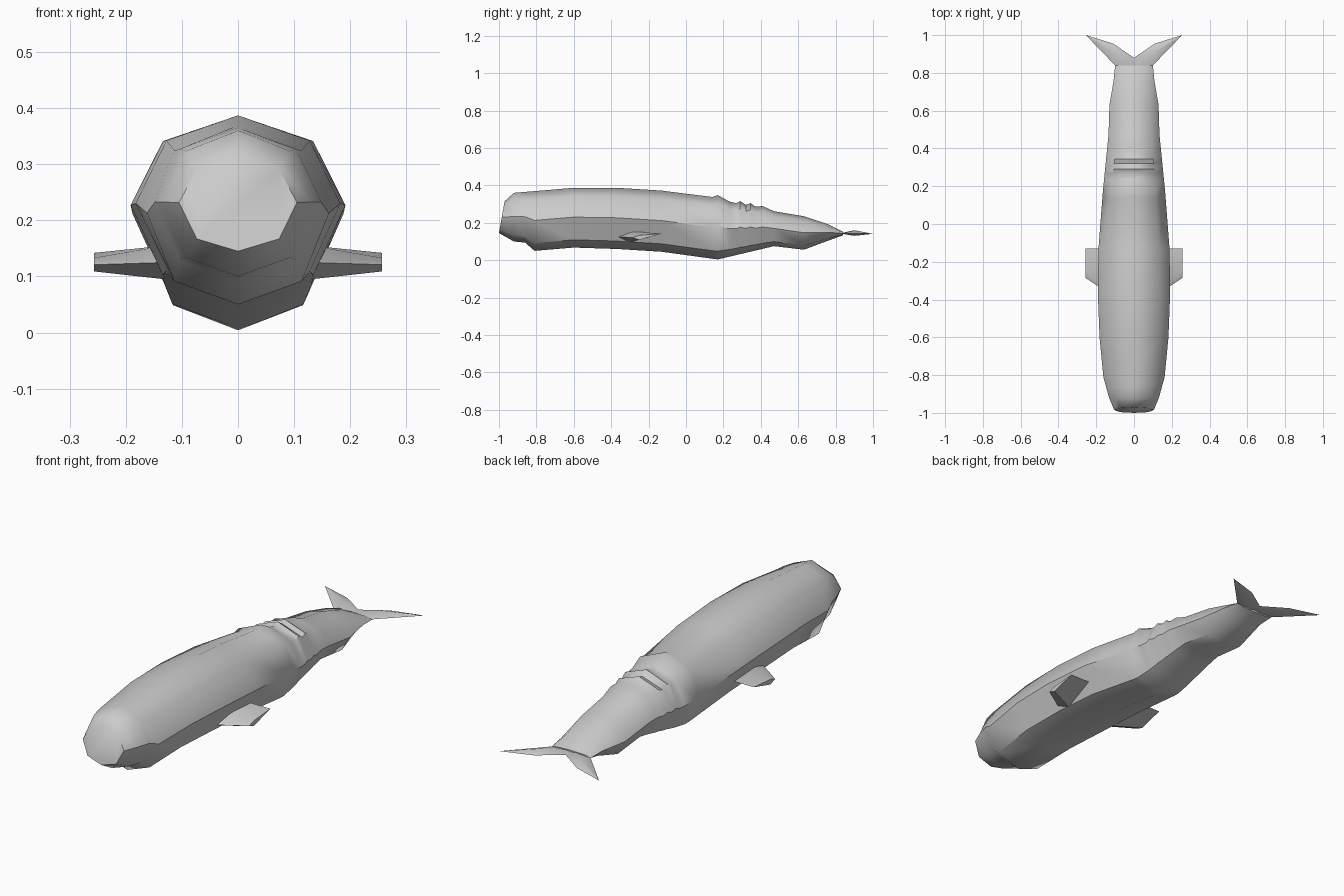
import bpy, bmesh
from math import radians

if "Cube" in bpy.data.objects:
    bpy.data.objects.remove(bpy.data.objects["Cube"])


def interp(table, y):
    for (y0, v0), (y1, v1) in zip(table, table[1:]):
        if y <= y1:
            return v0 + (v1 - v0) * (y - y0) / (y1 - y0)
    return table[-1][1]


def build(name, verts, faces, angle):
    mesh = bpy.data.meshes.new(name)
    mesh.from_pydata(verts, [], faces)
    bm = bmesh.new()
    bm.from_mesh(mesh)
    bmesh.ops.recalc_face_normals(bm, faces=bm.faces)
    bm.to_mesh(mesh)
    bm.free()
    ob = bpy.data.objects.new(name, mesh)
    bpy.context.collection.objects.link(ob)
    bpy.ops.object.select_all(action='DESELECT')
    ob.select_set(True)
    bpy.context.view_layer.objects.active = ob
    bpy.ops.object.shade_smooth_by_angle(angle=radians(angle))
    return ob


def loft(rings):
    """Join equal-sized closed rings, capping both ends."""
    n = len(rings[0])
    faces = [(r * n + i, r * n + (i + 1) % n, (r + 1) * n + (i + 1) % n, (r + 1) * n + i)
             for r in range(len(rings) - 1) for i in range(n)]
    last = (len(rings) - 1) * n
    faces += [tuple(range(n)), tuple(range(last, last + n))]
    return [v for ring in rings for v in ring], faces


# Body side profile: back (with knuckle ridges), belly and half width along y
back = [(-.985, .315), (-.92, .36), (-.6, .387), (-.37, .387), (-.13, .372),
        (.14, .338), (.17, .348), (.235, .312), (.27, .305), (.29, .316), (.32, .296),
        (.345, .305), (.37, .287), (.41, .289), (.47, .262), (.63, .235), (.76, .192), (.84, .152)]
belly = [(-.985, .145), (-.92, .1), (-.86, .094), (-.81, .05), (-.57, .07), (-.37, .06),
         (-.13, .045), (.17, .004), (.47, .075), (.63, .056), (.77, .108), (.84, .133)]
width = [(-.985, .105), (-.92, .132), (-.8, .165), (-.57, .185), (-.35, .192), (-.13, .188),
         (.17, .165), (.47, .135), (.63, .13), (.76, .108), (.84, .1)]
stations = sorted({y for y, _ in back} | {-.86, -.81})
octagon = [(0, 1), (.7, .86), (1, .51), (.7, .13), (0, 0), (-.7, .13), (-1, .51), (-.7, .86)]

rings = []
for k, y in enumerate(stations):
    zt, zb, w = interp(back, y), interp(belly, y), interp(width, y)
    tilt = .03 if k == 0 else 0
    rings.append([(x * w, y + tilt * (t - .5), zb + t * (zt - zb)) for x, t in octagon])
build("body", *loft(rings), 45)

# Tail flukes: each half has a ridge above and below its outline
for side, name in ((1, "fluke_left"), (-1, "fluke_right")):
    outline = [(0, .82, .143), (.1, .84, .143), (.255, 1, .141), (.11, .955, .143), (0, .88, .146)]
    verts = [(side * x, y, z) for x, y, z in outline]
    verts += [(side * .09, .9, .16), (side * .09, .9, .13)]
    faces = [(i, (i + 1) % 5, c) for c in (5, 6) for i in range(5)]
    build(name, verts, faces, 30)

# Pectoral fins: four-sided sections, blunt in front and thin behind
for side, name in ((1, "fin_left"), (-1, "fin_right")):
    fin_rings = []
    for x, front, mid, rear, zlow, ztop in ((.13, -.37, -.3, -.13, .095, .155),
                                            (.257, -.285, -.25, -.13, .109, .133)):
        fin_rings.append([(side * x, front, (zlow + ztop) / 2), (side * x, mid, ztop),
                          (side * x, rear, .142), (side * x, mid, zlow)])
    build(name, *loft(fin_rings), 30)
